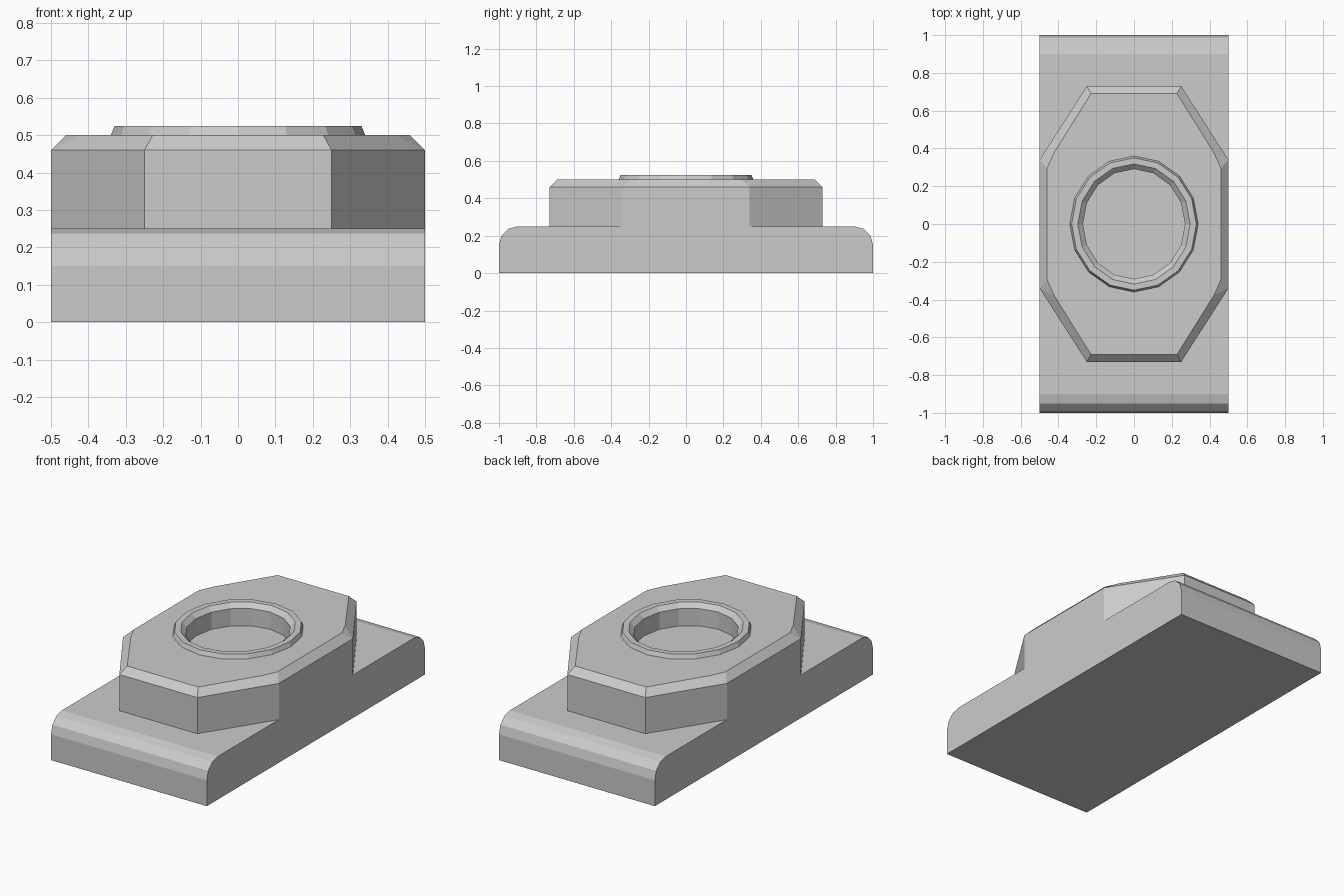
import bpy, bmesh, math

if "Cube" in bpy.data.objects:
    bpy.data.objects.remove(bpy.data.objects["Cube"])

grey = bpy.data.materials.new("plain_grey")
grey.diffuse_color = (0.6, 0.6, 0.6, 1)
grey.use_nodes = True
grey.node_tree.nodes["Principled BSDF"].inputs["Base Color"].default_value = grey.diffuse_color


def finish(bm, name):
    mesh = bpy.data.meshes.new(name)
    bm.to_mesh(mesh)
    bm.free()
    mesh.materials.append(grey)
    obj = bpy.data.objects.new(name, mesh)
    bpy.context.collection.objects.link(obj)
    return obj


def ring(bm, points, z):
    return [bm.verts.new((x, y, z)) for x, y in points]


def skin(bm, rings):
    """Join successive counter-clockwise rings with quads."""
    for a, b in zip(rings, rings[1:]):
        n = len(a)
        for i in range(n):
            j = (i + 1) % n
            bm.faces.new((a[i], a[j], b[j], b[i]))


def mirrored(quarter):
    """Repeat a first-quadrant outline in all four quadrants."""
    back = quarter[::-1]
    return (quarter + [(-x, y) for x, y in back]
            + [(-x, -y) for x, y in quarter] + [(x, -y) for x, y in back])


def oval(rx, ry, n=16):
    return [(rx * math.cos(2 * math.pi * i / n), ry * math.sin(2 * math.pi * i / n))
            for i in range(n)]


# Base slab: side profile with rounded top ends, extruded across x
arc = [(0.9 + 0.1 * math.cos(math.radians(a)), 0.15 + 0.1 * math.sin(math.radians(a)))
       for a in (0, 30, 60, 90)]
profile = [(1, 0)] + arc + [(-y, z) for y, z in arc[::-1]] + [(-1, 0)]
bm = bmesh.new()
left = [bm.verts.new((-0.5, y, z)) for y, z in profile]
right = [bm.verts.new((0.5, y, z)) for y, z in profile]
skin(bm, [left, right])
bm.faces.new(left[::-1])
bm.faces.new(right)
bmesh.ops.recalc_face_normals(bm, faces=bm.faces)
finish(bm, "base_slab")

# Raised octagonal block with chamfered top, open under the collar
outer = mirrored([(0.5, 0.34), (0.5, 0.34), (0.25, 0.73)])
inner = mirrored([(0.46, 0.295), (0.423, 0.378), (0.228, 0.69)])
bm = bmesh.new()
top = ring(bm, inner, 0.5)
skin(bm, [ring(bm, outer, 0.25), ring(bm, outer, 0.46), top])
hole = ring(bm, oval(0.34, 0.36), 0.5)
edges = [bm.edges.get((top[i - 1], top[i])) for i in range(len(top))]
edges += [bm.edges.new((hole[i - 1], hole[i])) for i in range(len(hole))]
bmesh.ops.triangle_fill(bm, edges=edges, use_beauty=True, normal=(0, 0, 1))
for f in bm.faces:
    f.normal_update()
    if abs(f.normal.z) > 0.99 and f.normal.z < 0:
        f.normal_flip()
bmesh.ops.remove_doubles(bm, verts=bm.verts, dist=0.0001)
finish(bm, "octagonal_block")

# Collar around the recess, with its wall and floor
bm = bmesh.new()
rings = [ring(bm, oval(rx, ry), z) for rx, ry, z in (
    (0.34, 0.36, 0.5), (0.33, 0.35, 0.525), (0.297, 0.318, 0.525),
    (0.27, 0.291, 0.5), (0.27, 0.291, 0.4))]
skin(bm, rings)
bm.faces.new(rings[-1])
finish(bm, "recess_collar")
